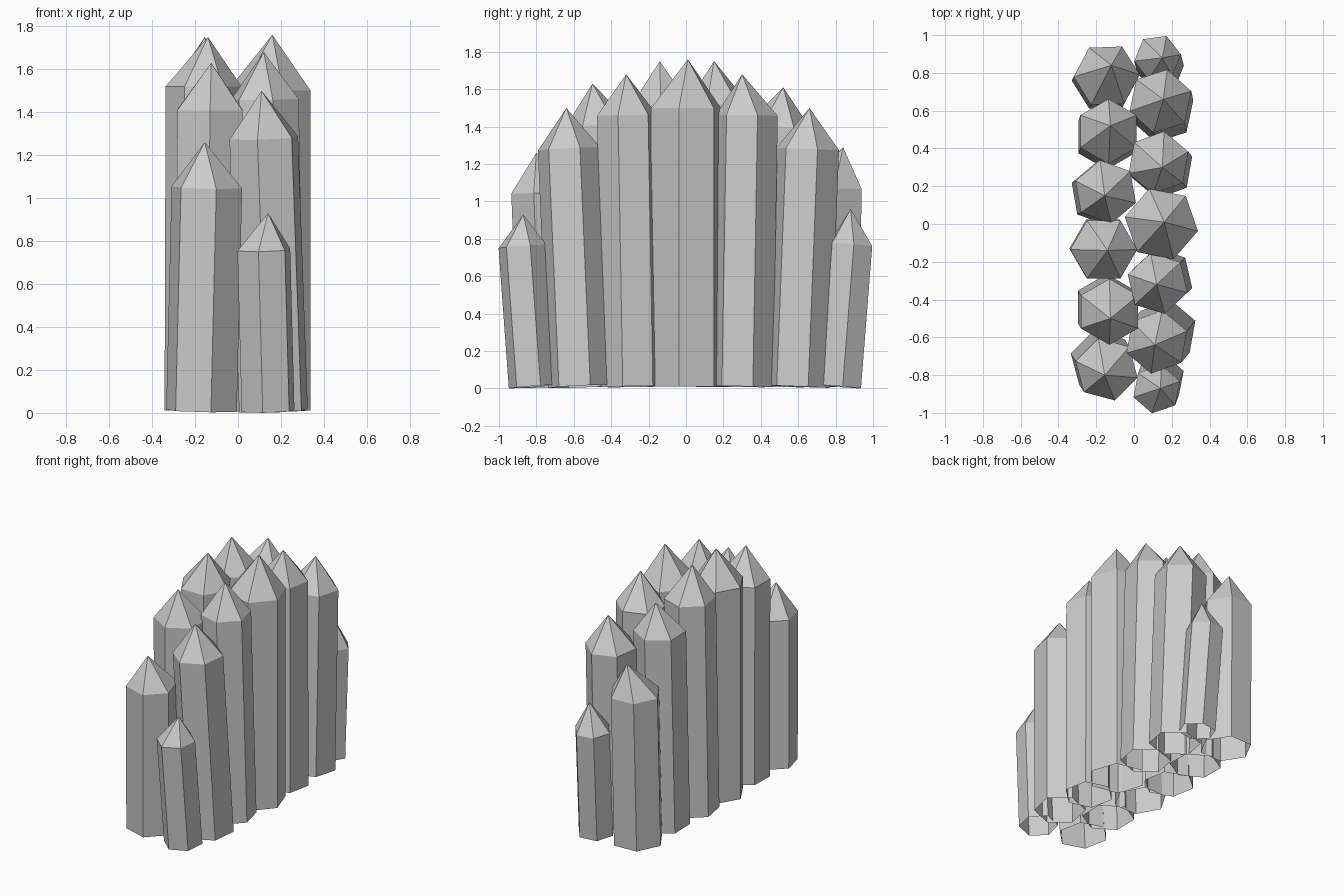
import bpy, bmesh
from math import cos, sin, radians
from mathutils import Vector

SIDES = 6


def crystal(name, base, shoulder, tip, radius, turn):
    """Leaning six-sided prism, open underneath, closed by a pointed tip."""
    base, shoulder, tip = Vector((*base, 0.01)), Vector(shoulder), Vector(tip)
    lean = Vector((0, 0, 1)).rotation_difference(shoulder - base)
    bm = bmesh.new()

    def ring(centre):
        verts = []
        for i in range(SIDES):
            a = radians(turn + i * 360 / SIDES)
            offset = Vector((radius * cos(a), radius * sin(a), 0))
            verts.append(bm.verts.new(centre + lean @ offset))
        return verts

    low, high, apex = ring(base), ring(shoulder), bm.verts.new(tip)
    for i in range(SIDES):
        j = (i + 1) % SIDES
        bm.faces.new((low[i], low[j], high[j], high[i]))
        bm.faces.new((high[i], high[j], apex))
    mesh = bpy.data.meshes.new(name)
    bm.to_mesh(mesh)
    bm.free()
    bpy.context.collection.objects.link(bpy.data.objects.new(name, mesh))


# Each crystal: base xy, shoulder xyz, tip xyz, radius, turn in degrees
right_row = [
    ((0.14, -0.82), (0.12, -0.875, 0.76), (0.14, -0.87, 0.93), 0.13, 19),
    ((0.165, -0.57), (0.12, -0.625, 1.28), (0.11, -0.64, 1.50), 0.17, 20),
    ((0.15, -0.29), (0.125, -0.315, 1.46), (0.12, -0.32, 1.68), 0.165, 43),
    ((0.145, 0.0), (0.145, 0.0, 1.50), (0.16, 0.01, 1.76), 0.197, -11),
    ((0.15, 0.30), (0.13, 0.325, 1.46), (0.15, 0.30, 1.68), 0.168, 20),
    ((0.15, 0.60), (0.14, 0.65, 1.28), (0.155, 0.66, 1.50), 0.172, 18),
    ((0.14, 0.82), (0.125, 0.88, 0.77), (0.15, 0.88, 0.96), 0.125, 8),
]
left_row = [
    ((-0.17, -0.73), (-0.145, -0.77, 1.05), (-0.155, -0.80, 1.26), 0.17, -15),
    ((-0.145, -0.44), (-0.13, -0.465, 1.41), (-0.125, -0.50, 1.63), 0.175, 30),
    ((-0.165, -0.13), (-0.16, -0.135, 1.52), (-0.14, -0.14, 1.75), 0.177, 0),
    ((-0.17, 0.16), (-0.15, 0.17, 1.52), (-0.155, 0.15, 1.75), 0.17, 40),
    ((-0.145, 0.46), (-0.135, 0.49, 1.40), (-0.125, 0.52, 1.61), 0.172, 30),
    ((-0.155, 0.765), (-0.145, 0.785, 1.07), (-0.12, 0.84, 1.29), 0.175, 2),
]

# Two staggered rows forming an arched cluster
for row_name, row in (("right", right_row), ("left", left_row)):
    for n, spec in enumerate(row, 1):
        crystal(f"{row_name}_crystal_{n}", *spec)
